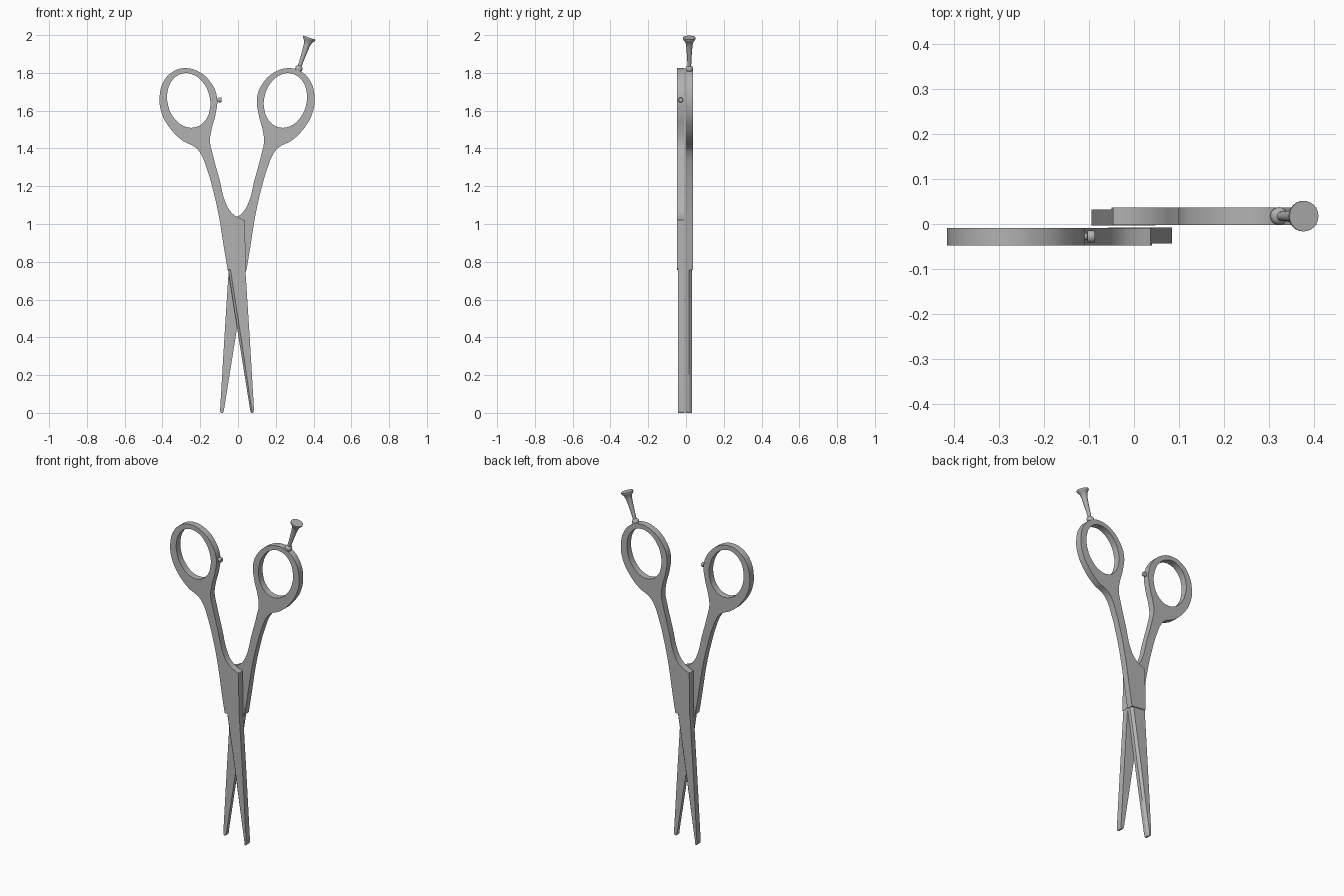
import bpy, bmesh, math
from mathutils import Matrix, Vector

if "Cube" in bpy.data.objects:
    bpy.data.objects.remove(bpy.data.objects["Cube"])

steel = bpy.data.materials.new("brushed steel grey")
steel.use_nodes = True
GREY = (0.45, 0.45, 0.45, 1)
steel.diffuse_color = GREY
steel.node_tree.nodes["Principled BSDF"].inputs["Base Color"].default_value = GREY

# Second half is the first turned round the vertical axis, laid against its back
TURN = Matrix.Translation((-0.01, -0.011, 0)) @ Matrix.Rotation(math.pi, 4, 'Z')


def select(obj):
    bpy.ops.object.select_all(action='DESELECT')
    obj.select_set(True)
    bpy.context.view_layer.objects.active = obj


def finish(obj, angle=30):
    obj.data.materials.clear()
    obj.data.materials.append(steel)
    select(obj)
    bpy.ops.object.shade_smooth_by_angle(angle=math.radians(angle))


def mesh_object(name, bm):
    bmesh.ops.recalc_face_normals(bm, faces=bm.faces)
    mesh = bpy.data.meshes.new(name)
    bm.to_mesh(mesh)
    bm.free()
    obj = bpy.data.objects.new(name, mesh)
    bpy.context.collection.objects.link(obj)
    return obj


def turned_copy(obj, name):
    other = obj.copy()
    other.data = obj.data.copy()
    other.name = name
    other.data.transform(TURN)
    bpy.context.collection.objects.link(other)


def add_loop(curve, points, corners=()):
    spline = curve.splines.new('BEZIER')
    spline.use_cyclic_u = True
    spline.bezier_points.add(len(points) - 1)
    for i, (bp, (x, z)) in enumerate(zip(spline.bezier_points, points)):
        bp.co = (x, z, 0)
        kind = 'VECTOR' if i in corners else 'AUTO'
        bp.handle_left_type = bp.handle_right_type = kind


def lathe(name, profile, base, axis, steps=24):
    # profile is a list of (radius, distance along the axis)
    bm = bmesh.new()
    rings = []
    for r, t in profile:
        rings.append([bm.verts.new((r * math.cos(a), r * math.sin(a), t))
                      for a in (2 * math.pi * k / steps for k in range(steps))])
    for lo, hi in zip(rings, rings[1:]):
        for k in range(steps):
            n = (k + 1) % steps
            bm.faces.new((lo[k], lo[n], hi[n], hi[k]))
    bm.faces.new(rings[0][::-1])
    bm.faces.new(rings[-1])
    turn = Vector((0, 0, 1)).rotation_difference(Vector(axis)).to_matrix().to_4x4()
    bm.transform(Matrix.Translation(base) @ turn)
    obj = mesh_object(name, bm)
    finish(obj, 40)
    return obj


# Handle: ring, shank and pivot block in one flat outline with a finger hole
OUTLINE = [(-.283, 1.825), (-.204, 1.804), (-.14, 1.743), (-.111, 1.67),
           (-.119, 1.58), (-.14, 1.5), (-.148, 1.437), (-.135, 1.373),
           (-.098, 1.235), (-.066, 1.114), (-.034, 1.06), (0, 1.035),
           (.037, 1.02), (.04, .765), (-.055, .757), (-.077, .89),
           (-.098, 1.024), (-.13, 1.172), (-.167, 1.299), (-.198, 1.373),
           (-.225, 1.405), (-.294, 1.442), (-.362, 1.51), (-.405, 1.59),
           (-.415, 1.675), (-.394, 1.754), (-.347, 1.805)]
curve = bpy.data.curves.new("front_handle", 'CURVE')
curve.dimensions = '2D'
curve.fill_mode = 'BOTH'
curve.extrude = 0.0195
curve.resolution_u = 6
add_loop(curve, OUTLINE, corners=(12, 13, 14))

# Finger hole: ellipse leaning outwards at the top
tilt = math.radians(14)
hole = []
for k in range(12):
    a = 2 * math.pi * k / 12
    u, v = 0.112 * math.cos(a), 0.146 * math.sin(a)
    hole.append((-.261 + u * math.cos(tilt) - v * math.sin(tilt),
                 1.654 + u * math.sin(tilt) + v * math.cos(tilt)))
add_loop(curve, hole)

handle = bpy.data.objects.new("front_handle", curve)
bpy.context.collection.objects.link(handle)
select(handle)
bpy.ops.object.convert(target='MESH')
handle = bpy.context.view_layer.objects.active
handle.data.transform(Matrix.Translation((0, -0.0285, 0)) @ Matrix.Rotation(math.pi / 2, 4, 'X'))
bm = bmesh.new()
bm.from_mesh(handle.data)
bmesh.ops.remove_doubles(bm, verts=bm.verts, dist=1e-5)
bmesh.ops.recalc_face_normals(bm, faces=bm.faces)
bm.to_mesh(handle.data)
bm.free()
finish(handle)
turned_copy(handle, "back_handle")

# Blade: rows of (z, cutting edge x, spine x), with a ground bevel on the cutting edge
ROWS = [(.80, -.058, .037), (.76, -.053, .039), (.4, .003, .062),
        (.03, .062, .084), (.008, .066, .084), (.0, .071, .080)]
FRONT, BACK, GROUND = -.043, -.0075, -.028
bm = bmesh.new()
rows = []
for z, edge, spine in ROWS:
    b = min(.013, (spine - edge) * .4)
    rows.append([bm.verts.new(p) for p in (
        (edge, BACK, z), (edge, GROUND, z), (edge + b, FRONT, z),
        (spine, FRONT, z), (spine, BACK, z))])
for hi, lo in zip(rows, rows[1:]):
    for k in range(5):
        n = (k + 1) % 5
        bm.faces.new((hi[k], hi[n], lo[n], lo[k]))
bm.faces.new(rows[0])
bm.faces.new(rows[-1][::-1])
blade = mesh_object("front_blade", bm)
finish(blade, 20)
turned_copy(blade, "back_blade")

# Flared finger rest on the back ring
lathe("finger_rest",
      [(.014, -.02), (.019, .0), (.020, .008), (.017, .015), (.010, .02),
       (.011, .05), (.014, .1), (.017, .135), (.022, .155), (.032, .168),
       (.034, .172), (.034, .178)],
      (.321, .0175, 1.818), (.32, 0, .947))

# Small bumper on the inner side of the front ring
lathe("bumper",
      [(.008, -.01), (.008, .009), (.013, .010), (.0135, .017), (.0135, .023), (.011, .026)],
      (-.113, -.028, 1.657), (1, 0, 0), 16)
